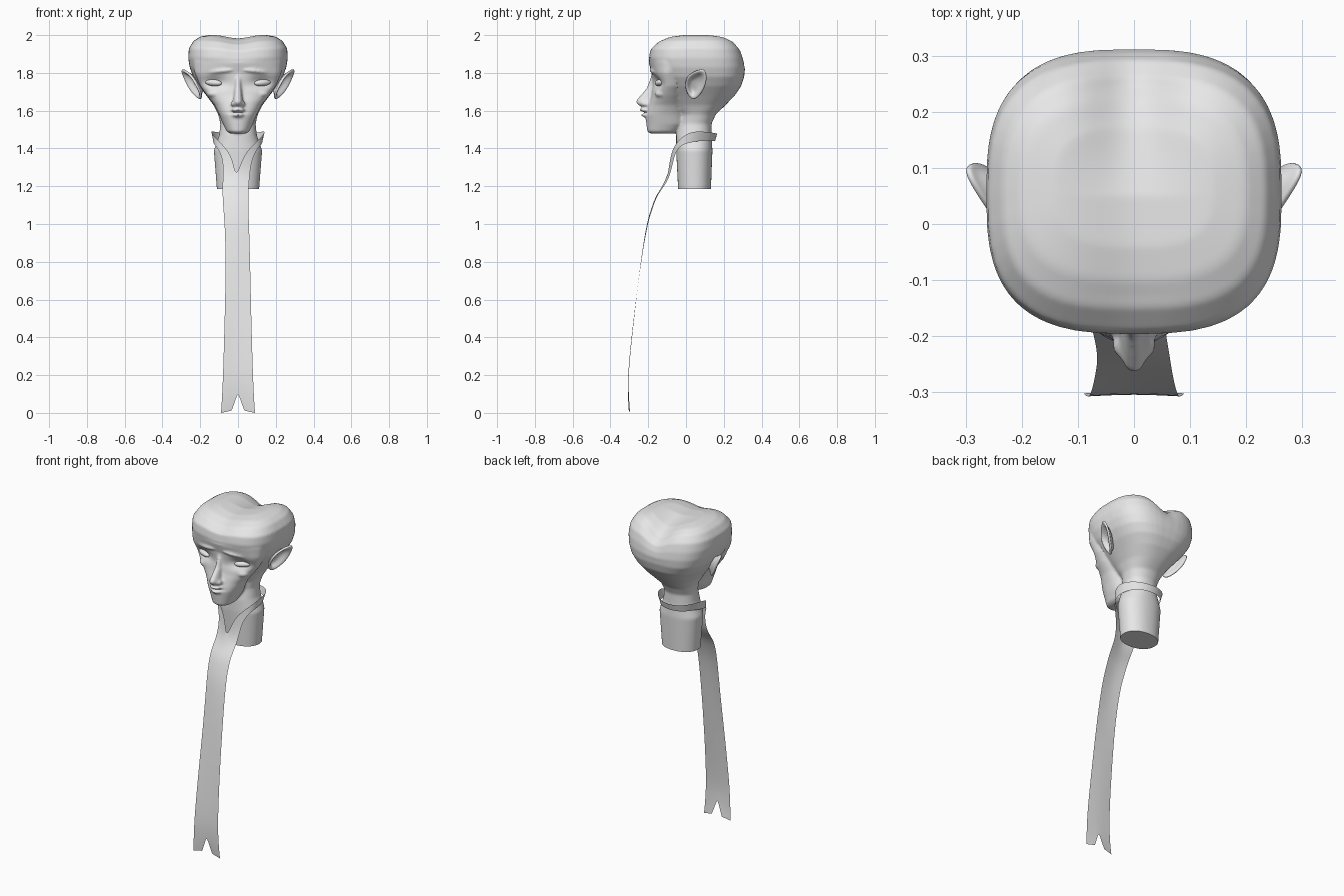
import bpy, bmesh, math
from mathutils import Vector, Matrix

cube = bpy.data.objects.get("Cube")
if cube:
    bpy.data.objects.remove(cube, do_unlink=True)

GREY = (0.8, 0.8, 0.8, 1)
clay = bpy.data.materials.new("light grey")
clay.diffuse_color = GREY
clay.use_nodes = True
clay.node_tree.nodes["Principled BSDF"].inputs["Base Color"].default_value = GREY


def make_object(name, bm):
    mesh = bpy.data.meshes.new(name)
    bm.to_mesh(mesh)
    bm.free()
    ob = bpy.data.objects.new(name, mesh)
    bpy.context.collection.objects.link(ob)
    mesh.materials.append(clay)
    mesh.shade_smooth()
    return ob


def gauss(d, width):
    return math.exp(-(d / width) ** 2)


def clamp(v):
    return max(0.0, min(1.0, v))


def spow(v, p):
    return math.copysign(abs(v) ** p, v)


def loft(bm, rings, power, segs=48):
    """Closed stack of rounded sections: height, half width, front y, back y."""
    loops = []
    for z, w, front, back in rings:
        n = power(z)
        mid, half = (front + back) / 2, (back - front) / 2
        loop = []
        for i in range(segs):
            a = math.tau * i / segs
            loop.append(bm.verts.new((w * spow(math.cos(a), 2 / n),
                                      mid + half * spow(math.sin(a), 2 / n), z)))
        loops.append(loop)
    for lo, hi in zip(loops, loops[1:]):
        for i in range(segs):
            j = (i + 1) % segs
            bm.faces.new((lo[i], lo[j], hi[j], hi[i]))
    bm.faces.new(loops[0][::-1])
    bm.faces.new(loops[-1])


def blob(bm, centre, size, yaw=0, roll=0):
    m = (Matrix.Translation(centre) @ Matrix.Rotation(yaw, 4, 'Z')
         @ Matrix.Rotation(roll, 4, 'Y') @ Matrix.Diagonal((*size, 1)))
    bmesh.ops.create_uvsphere(bm, u_segments=24, v_segments=16, radius=1, matrix=m)


# Neck and skull
bm = bmesh.new()
loft(bm, [(1.10, .11, -.04, .13), (1.185, .112, -.042, .132), (1.39, .128, -.052, .14),
          (1.47, .10, -.052, .135), (1.53, .093, -.04, .135), (1.58, .105, -.04, .158),
          (1.63, .13, -.08, .21), (1.68, .167, -.11, .258), (1.73, .207, -.135, .292),
          (1.78, .238, -.16, .308), (1.83, .256, -.185, .312), (1.88, .264, -.197, .306),
          (1.93, .26, -.19, .292), (1.97, .235, -.15, .262), (1.992, .2, -.1, .22),
          (2.003, .14, -.04, .17)],
     lambda z: 2.2 + .7 * clamp((z - 1.58) / .2))
# Face and jaw
loft(bm, [(1.478, .04, -.187, -.07), (1.49, .06, -.205, -.04), (1.53, .08, -.21, 0),
          (1.58, .10, -.215, 0), (1.63, .125, -.2, 0), (1.68, .165, -.184, 0),
          (1.73, .20, -.176, 0), (1.80, .23, -.182, 0), (1.86, .24, -.197, .05),
          (1.90, .22, -.19, .05)], lambda z: 2.2)
# Nose bridge, tip and wings
loft(bm, [(1.618, .018, -.232, -.17), (1.632, .027, -.256, -.16), (1.648, .027, -.268, -.15),
          (1.67, .023, -.25, -.15), (1.72, .018, -.208, -.14), (1.79, .016, -.183, -.14)],
     lambda z: 2)
for s in (-1, 1):
    blob(bm, (s * .024, -.215, 1.636), (.015, .024, .014))
    # Brow ridge and cheekbone
    blob(bm, (s * .10, -.155, 1.808), (.085, .032, .014), s * .3, s * .12)
    blob(bm, (s * .125, -.13, 1.69), (.04, .035, .022), s * .5)
# Lips
blob(bm, (0, -.213, 1.604), (.036, .034, .012))
blob(bm, (0, -.209, 1.577), (.032, .03, .012))
head = make_object("head", bm)

# Fuse the parts into one skin
remesh = head.modifiers.new("fuse", 'REMESH')
remesh.mode = 'VOXEL'
remesh.voxel_size = .007
soften = head.modifiers.new("soften", 'SMOOTH')
soften.factor = .5
soften.iterations = 6
depsgraph = bpy.context.evaluated_depsgraph_get()
skin = bpy.data.meshes.new_from_object(head.evaluated_get(depsgraph))
head.modifiers.clear()

# Sculpt the crown groove, eye sockets and mouth line
bm = bmesh.new()
bm.from_mesh(skin)
for v in bm.verts:
    x, y, z = v.co
    groove = .02 + .045 * clamp((y - .05) / .2)
    v.co.z -= clamp((z - 1.8) / .18) * gauss(x, .085) * groove
    if y < -.05:
        v.co.y += .026 * gauss(abs(x) - .125, .06) * gauss(z - 1.75, .032)
        v.co.y += .010 * gauss(x, .04) * gauss(z - 1.59, .007)
# Flat cut at the base of the neck
cut = bmesh.ops.bisect_plane(bm, geom=bm.verts[:] + bm.edges[:] + bm.faces[:],
                             plane_co=(0, 0, 1.185), plane_no=(0, 0, 1), clear_inner=True)
rim = [e for e in cut["geom_cut"] if isinstance(e, bmesh.types.BMEdge)]
bmesh.ops.holes_fill(bm, edges=rim, sides=0)
bmesh.ops.recalc_face_normals(bm, faces=bm.faces[:])
bm.to_mesh(skin)
bm.free()
head.data = skin
if not skin.materials:
    skin.materials.append(clay)

# Eyes with a raised lid around each
for s, side in ((1, "left"), (-1, "right")):
    bm = bmesh.new()
    blob(bm, (s * .13, -.137, 1.748), (.048, .022, .018), s * .42, -s * .08)
    make_object(side + "_eye", bm)

# Pointed ears: a hollow leaf with a rim, as (y, z, x)
LEAF = [(-.01, 1.735, .218), (.005, 1.785, .245), (.05, 1.812, .275), (.103, 1.828, .307),
        (.113, 1.765, .282), (.09, 1.70, .25), (.045, 1.648, .195), (.01, 1.68, .19)]
for s, side in ((1, "left"), (-1, "right")):
    bm = bmesh.new()
    pts = [Vector((x, y, z)) for y, z, x in LEAF]
    centre = sum(pts, Vector()) / len(pts)
    loops = []
    for scale, depth in ((1, 0), (.8, .002), (.6, .026), (.25, .034)):
        ring = [centre.lerp(p, scale) - Vector((depth, 0, 0)) for p in pts]
        loops.append([bm.verts.new((s * p.x, p.y, p.z)) for p in ring])
    n = len(pts)
    for a, b in zip(loops, loops[1:]):
        for i in range(n):
            j = (i + 1) % n
            f = (a[i], a[j], b[j], b[i])
            bm.faces.new(f[::-1] if s > 0 else f)
    bm.faces.new(loops[-1][::-1] if s > 0 else loops[-1])
    ear = make_object(side + "_ear", bm)
    shell = ear.modifiers.new("thickness", 'SOLIDIFY')
    shell.thickness = .014
    shell.offset = 0
    ear.modifiers.new("round", 'SUBSURF').levels = 2
    ear.modifiers["round"].render_levels = 2

# Collar: top edge and lower edge, from the nape round to the throat
rows = [((0, .172, 1.477), (0, .16, 1.44)), ((.08, .152, 1.482), (.075, .142, 1.44)),
        ((.132, .09, 1.49), (.117, .085, 1.442)), ((.146, .03, 1.49), (.134, .03, 1.433)),
        ((.125, -.025, 1.46), (.122, -.03, 1.42)), ((.07, -.066, 1.41), (.085, -.06, 1.37)),
        ((.025, -.084, 1.35), (.071, -.074, 1.30)), ((0, -.1, 1.235), (.07, -.095, 1.225))]
# Long hanging tie: height, y, half width
for z, y, w in [(1.16, -.16, .068), (1.08, -.188, .066), (1.0, -.212, .064), (.8, -.241, .064),
                (.6, -.263, .068), (.4, -.285, .073), (.2, -.304, .079), (.11, -.303, .083)]:
    bend = .014 * clamp((z - .5) / .6) - .004
    rows.append(((0, y, z), (w, y + bend, z)))
# Forked end
rows += [((.014, -.301, .065), (.086, -.306, .055)), ((.034, -.297, .012), (.09, -.302, 0))]

bm = bmesh.new()
for s in (1, -1):
    pairs = []
    for pair in rows:
        pairs.append([bm.verts.new((s * x - .014 * gauss(z - 1.15, .16), y, z))
                      for x, y, z in pair])
    for (a, b), (c, d) in zip(pairs, pairs[1:]):
        bm.faces.new((a, c, d, b) if s > 0 else (a, b, d, c))
bmesh.ops.remove_doubles(bm, verts=bm.verts[:], dist=.0005)
tie = make_object("collar_and_tie", bm)
sub = tie.modifiers.new("round", 'SUBSURF')
sub.levels = sub.render_levels = 2
sub.boundary_smooth = 'PRESERVE_CORNERS'

# Smooth shading, keeping the neck base sharp
bpy.ops.object.select_all(action='DESELECT')
head.select_set(True)
bpy.context.view_layer.objects.active = head
bpy.ops.object.shade_smooth_by_angle(angle=math.radians(50))
